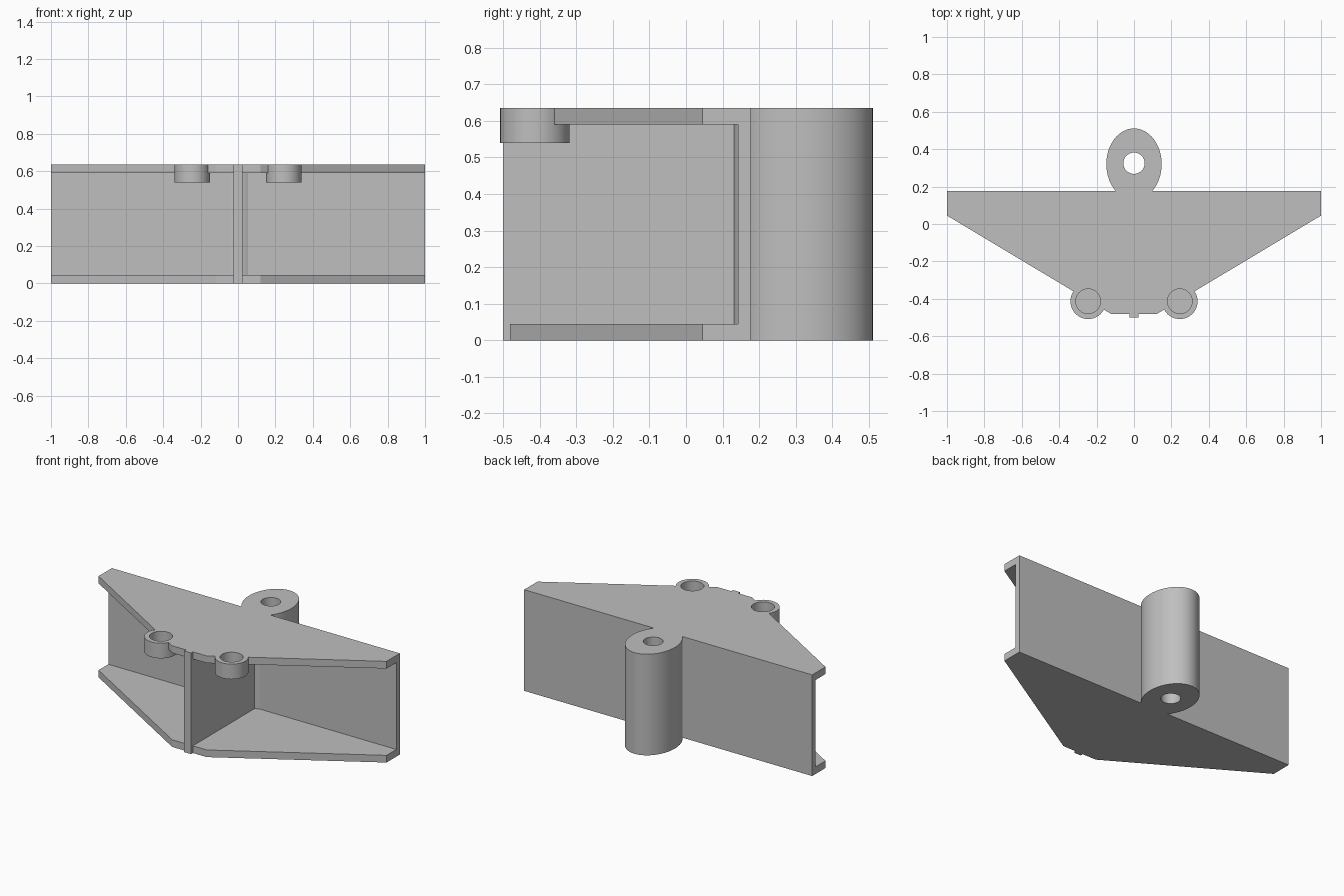
import bpy
import bmesh
import math

cube = bpy.data.objects.get("Cube")
if cube:
    bpy.data.objects.remove(cube, do_unlink=True)

HEIGHT = 0.635
PLATE = 0.045
BACK = 0.177

grey = bpy.data.materials.new("plain grey")
grey.use_nodes = True
grey.diffuse_color = (0.52, 0.52, 0.52, 1)
grey.node_tree.nodes["Principled BSDF"].inputs["Base Color"].default_value = grey.diffuse_color


def prism(name, outline, z0, z1):
    """Extrude a counter-clockwise outline from z0 up to z1."""
    bm = bmesh.new()
    face = bm.faces.new([bm.verts.new((x, y, z0)) for x, y in outline])
    top = bmesh.ops.extrude_face_region(bm, geom=[face])["geom"]
    bmesh.ops.translate(bm, vec=(0, 0, z1 - z0),
                        verts=[v for v in top if isinstance(v, bmesh.types.BMVert)])
    bmesh.ops.recalc_face_normals(bm, faces=bm.faces)
    mesh = bpy.data.meshes.new(name)
    bm.to_mesh(mesh)
    bm.free()
    mesh.materials.append(grey)
    obj = bpy.data.objects.new(name, mesh)
    bpy.context.collection.objects.link(obj)
    return obj


def box(name, x, y0, y1, z0, z1):
    return prism(name, [(-x, y0), (x, y0), (x, y1), (-x, y1)], z0, z1)


def ellipse(cx, cy, rx, ry, n=64):
    return [(cx + rx * math.cos(math.tau * i / n), cy + ry * math.sin(math.tau * i / n))
            for i in range(n)]


def drill(obj, cx, cy, r, z0, z1):
    """Cut a round hole and remove the cutter."""
    cutter = prism("cutter", ellipse(cx, cy, r, r, 48), z0, z1)
    cutter.hide_render = True
    mod = obj.modifiers.new("hole", "BOOLEAN")
    mod.object = cutter
    mod.solver = "EXACT"
    bpy.context.view_layer.objects.active = obj
    bpy.ops.object.modifier_apply(modifier=mod.name)
    bpy.data.objects.remove(cutter, do_unlink=True)


def smooth(obj):
    bpy.ops.object.select_all(action="DESELECT")
    obj.select_set(True)
    bpy.context.view_layer.objects.active = obj
    bpy.ops.object.shade_smooth_by_angle(angle=math.radians(30))


# Upper and lower tapered flanges
half = [(0.12, -0.482), (1, 0.045), (1, BACK)]
outline = half + [(-x, y) for x, y in reversed(half)]
prism("lower_flange", outline, 0, PLATE)
upper = prism("upper_flange", outline, HEIGHT - PLATE, HEIGHT)

# Back wall and central rib
box("back_wall", 1, 0.142, BACK, PLATE, HEIGHT - PLATE)
box("centre_rib", 0.024, -0.5, 0.142, 0, HEIGHT)

# Oval pivot lug with a through hole
lug = prism("pivot_lug", ellipse(0, 0.32, 0.148, 0.191), 0, HEIGHT)
hole = (0, 0.325, 0.057, -0.1, HEIGHT + 0.1)
drill(lug, *hole)
smooth(lug)

# Round front bosses with blind sockets, mirrored left and right
for side, sx in (("left", 1), ("right", -1)):
    cx, cy = sx * 0.245, -0.413
    boss = prism(side + "_boss", ellipse(cx, cy, 0.095, 0.095), 0.54, HEIGHT)
    socket = (cx, cy, 0.066, 0.56, HEIGHT + 0.1)
    drill(boss, *socket)
    drill(upper, *socket)
    smooth(boss)
